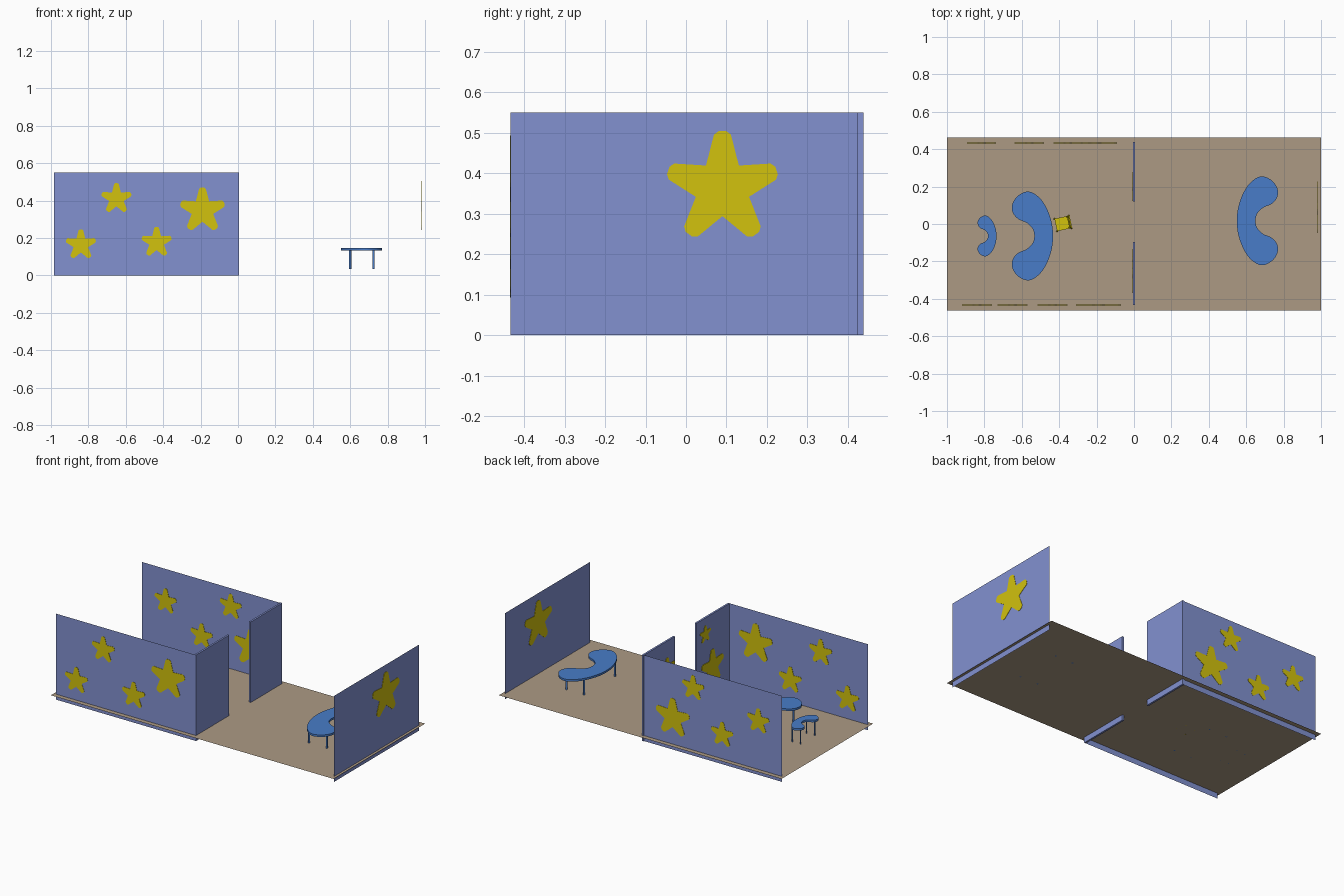
import bpy, bmesh, math
from mathutils import Matrix, Vector

if "Cube" in bpy.data.objects:
    bpy.data.objects.remove(bpy.data.objects["Cube"])


def material(name, rgb):
    m = bpy.data.materials.new(name)
    m.diffuse_color = (*rgb, 1)
    m.use_nodes = True
    m.node_tree.nodes["Principled BSDF"].inputs["Base Color"].default_value = m.diffuse_color
    return m


WALL = material("periwinkle_wall", (0.223, 0.283, 0.631))
STAR = material("yellow", (0.645, 0.539, 0.004))
FLOOR = material("tan_floor", (0.413, 0.323, 0.231))
TABLE = material("blue_table", (0.065, 0.202, 0.578))
FLOOR_Z, WALL_TOP = 0.035, 0.55


def finish(name, bm, mat, closed=True):
    if closed:
        bmesh.ops.recalc_face_normals(bm, faces=bm.faces[:])
    me = bpy.data.meshes.new(name)
    bm.to_mesh(me)
    bm.free()
    me.materials.append(mat)
    ob = bpy.data.objects.new(name, me)
    bpy.context.collection.objects.link(ob)
    return ob


def sheet(name, corners, mat):
    bm = bmesh.new()
    bm.faces.new([bm.verts.new(c) for c in corners])
    return finish(name, bm, mat, False)


def prism(name, pts, place, depth, mat):
    """Closed outline pts; place(a, b, d) maps to 3D; depth = (low, high)."""
    bm = bmesh.new()
    lo = [bm.verts.new(place(a, b, depth[0])) for a, b in pts]
    hi = [bm.verts.new(place(a, b, depth[1])) for a, b in pts]
    bm.faces.new(lo[::-1])
    bm.faces.new(hi)
    for i in range(len(pts)):
        j = (i + 1) % len(pts)
        bm.faces.new((lo[i], lo[j], hi[j], hi[i]))
    return finish(name, bm, mat)


def box(name, size, centre, mat, matrix=Matrix()):
    bm = bmesh.new()
    bmesh.ops.create_cube(bm, size=1)
    bmesh.ops.transform(bm, verts=bm.verts[:], matrix=matrix @ Matrix.Translation(centre)
                        @ Matrix.Diagonal((*size, 1)))
    return finish(name, bm, mat)


def rod(name, p, q, r, mat):
    p, q = Vector(p), Vector(q)
    d = q - p
    bm = bmesh.new()
    bmesh.ops.create_cone(bm, cap_ends=True, segments=12, radius1=r, radius2=r, depth=d.length)
    bmesh.ops.transform(bm, verts=bm.verts[:], matrix=Matrix.Translation((p + q) / 2)
                        @ d.to_track_quat('Z', 'Y').to_matrix().to_4x4())
    for f in bm.faces:
        f.smooth = len(f.verts) == 4
    return finish(name, bm, mat)


def spline(pts, n=5):
    """Closed Catmull-Rom curve through the points."""
    out, k = [], len(pts)
    for i in range(k):
        a, b, c, d = (Vector(pts[(i + o) % k]) for o in (-1, 0, 1, 2))
        for s in range(n):
            t = s / n
            v = 0.5 * (2 * b + (c - a) * t + (2 * a - 5 * b + 4 * c - d) * t**2
                       + (3 * b - a - 3 * c + d) * t**3)
            out.append((v.x, v.y))
    return out


def star_outline(cx, cz, r):
    pts = []
    for k in range(5):
        for deg, f in ((-9, 0.95), (-4, 1.0), (4, 1.0), (9, 0.95), (36, 0.49)):
            a = math.radians(90 + 72 * k + deg)
            pts.append((cx + f * r * math.cos(a), cz + f * r * math.sin(a)))
    return pts


# floor
sheet("floor", [(-1, -0.463, FLOOR_Z), (1, -0.463, FLOOR_Z),
                (1, 0.463, FLOOR_Z), (-1, 0.463, FLOOR_Z)], FLOOR)

# thin outer walls
for name, y in (("front_wall", -0.433), ("back_wall", 0.433)):
    sheet(name, [(-0.983, y, 0), (0, y, 0), (0, y, WALL_TOP), (-0.983, y, WALL_TOP)], WALL)
sheet("right_wall", [(0.983, -0.433, 0), (0.983, 0.424, 0),
                     (0.983, 0.424, WALL_TOP), (0.983, -0.433, WALL_TOP)], WALL)

# dividing walls either side of the doorway
for name, y0, y1 in (("divider_front", -0.433, -0.097), ("divider_back", 0.12, 0.438)):
    box(name, (0.012, y1 - y0, WALL_TOP), (0, (y0 + y1) / 2, WALL_TOP / 2), WALL)

# star decorations, seen from both sides of the thin walls
front = [(-0.84, 0.163, 0.083), (-0.65, 0.41, 0.083), (-0.435, 0.176, 0.083), (-0.19, 0.347, 0.123)]
back = [(-0.815, 0.345, 0.08), (-0.354, 0.434, 0.08), (-0.56, 0.19, 0.08), (-0.21, 0.205, 0.123)]
for side, y, stars in (("front", -0.433, front), ("back", 0.433, back)):
    for i, s in enumerate(stars):
        prism(f"{side}_star_{i + 1}", star_outline(*s),
              lambda a, b, d: (a, y + d, b), (-0.002, 0.002), STAR)
prism("right_star", star_outline(0.09, 0.363, 0.141),
      lambda a, b, d: (0.983 + d, a, b), (-0.002, 0.002), STAR)
for i, s in enumerate([(-0.186, 0.447, 0.055), (-0.258, 0.21, 0.115), (0.2, 0.365, 0.08)]):
    prism(f"divider_star_{i + 1}", star_outline(*s),
          lambda a, b, d: (d, a, b), (-0.009, -0.005), STAR)

# kidney shaped tables: half outline is (depth, offset), mirrored
half = [(0, 0), (0.008, 0.075), (0.035, 0.15), (0.075, 0.207), (0.13, 0.2375), (0.185, 0.217),
        (0.217, 0.172), (0.215, 0.125), (0.185, 0.09), (0.14, 0.07), (0.108, 0.037), (0.1, 0)]
kidney = spline(half + [(a, -b) for a, b in half[-2:0:-1]])


def table(name, x, y, direction, scale, leg_r):
    def place(a, b, d):
        return (x + direction * scale * a, y + scale * b, d)
    prism(name + "_top", kidney, place, (0.132, 0.145), TABLE)
    for i, (a, b) in enumerate([(0.05, 0.155), (0.05, -0.155), (0.175, 0.155), (0.175, -0.155)]):
        rod(f"{name}_leg_{i + 1}", place(a, b, FLOOR_Z), place(a, b, 0.135), leg_r, TABLE)


table("right_table", 0.55, 0.017, 1, 1, 0.006)
table("left_table", -0.433, -0.064, -1, 1, 0.006)
table("small_table", -0.735, -0.064, -1, 0.46, 0.004)

# small chair, turned slightly
turn = Matrix.Translation((-0.38, 0.003, 0)) @ Matrix.Rotation(math.radians(12), 4, 'Z')
box("chair_seat", (0.07, 0.068, 0.008), (-0.004, 0, 0.095), STAR, turn)
box("chair_back", (0.007, 0.066, 0.045), (0, 0, 0), STAR,
    turn @ Matrix.Translation((0.036, 0, 0.155)) @ Matrix.Rotation(math.radians(10), 4, 'Y'))
for sx in (-1, 1):
    for sy in (-1, 1):
        rod("chair_leg", turn @ Vector((sx * 0.04, sy * 0.034, FLOOR_Z)),
            turn @ Vector((sx * 0.03, sy * 0.029, 0.094)), 0.004, STAR)
for sy in (-1, 1):
    rod("chair_back_post", turn @ Vector((0.028, sy * 0.029, 0.094)),
        turn @ Vector((0.037, sy * 0.029, 0.16)), 0.004, STAR)
